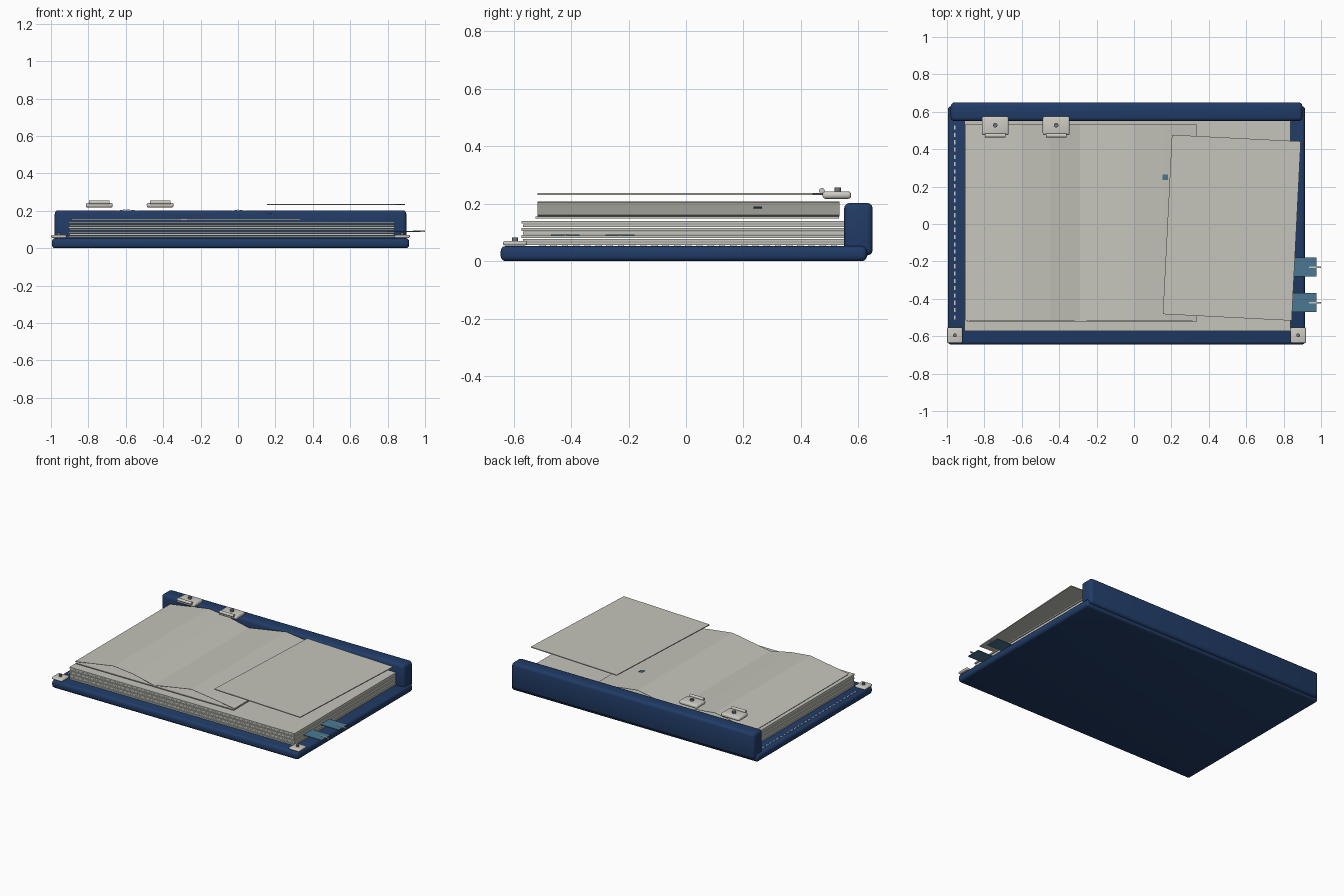
import bpy, bmesh, math
from mathutils import Matrix

if "Cube" in bpy.data.objects:
    bpy.data.objects.remove(bpy.data.objects["Cube"])


def material(name, rgb):
    m = bpy.data.materials.new(name)
    m.diffuse_color = (*rgb, 1)
    m.use_nodes = True
    m.node_tree.nodes["Principled BSDF"].inputs["Base Color"].default_value = m.diffuse_color
    return m


NAVY = material("navy leather", (0.015, 0.045, 0.135))
PAPER = material("paper", (0.56, 0.56, 0.50))
METAL = material("pale metal", (0.62, 0.60, 0.55))
RIVET = material("dark rivet", (0.16, 0.18, 0.20))
TEAL = material("teal tab", (0.07, 0.19, 0.29))


def finish(name, bm, mat):
    mesh = bpy.data.meshes.new(name)
    bm.to_mesh(mesh)
    bm.free()
    mesh.materials.append(mat)
    ob = bpy.data.objects.new(name, mesh)
    bpy.context.collection.objects.link(ob)
    return ob


def box(name, x, y, z, mat, bevel=0, segments=3):
    """Box from (min, max) ranges, with optional rounded edges."""
    bm = bmesh.new()
    size = [r[1] - r[0] for r in (x, y, z)]
    mid = [(r[1] + r[0]) / 2 for r in (x, y, z)]
    bmesh.ops.create_cube(bm, size=1, matrix=Matrix.Diagonal((*size, 1)))
    if bevel:
        bmesh.ops.bevel(bm, geom=bm.edges[:], offset=bevel, segments=segments,
                        profile=0.5, affect='EDGES')
    ob = finish(name, bm, mat)
    ob.location = mid
    return ob


def cylinder(name, centre, radius, length, mat, axis='Z'):
    bm = bmesh.new()
    rot = Matrix.Rotation(math.pi / 2, 4, 'Y') if axis == 'X' else Matrix()
    bmesh.ops.create_cone(bm, cap_ends=True, segments=14, radius1=radius,
                          radius2=radius, depth=length, matrix=rot)
    ob = finish(name, bm, mat)
    ob.location = centre
    return ob


# Cover board and raised spine
box("cover", (-0.995, 0.915), (-0.645, 0.63), (0, 0.053), NAVY, 0.018)
box("spine", (-0.98, 0.90), (0.55, 0.65), (0.02, 0.203), NAVY, 0.02)

# Stitching along the left margin
for i in range(27):
    y = -0.51 + i * 0.039
    box("stitch", (-0.963, -0.955), (y, y + 0.022), (0.052, 0.056), METAL)

# Page stack with slightly staggered sheets
for i in range(7):
    s = 0.004 * (i % 2)
    z = 0.056 + i * 0.0125
    box("page", (-0.905 + s, 0.838 - s), (-0.572 + s, 0.55), (z, z + 0.0095), PAPER)

# Smaller flat sheet, then the folded sheet lying on it
box("flat_sheet", (-0.89, 0.333), (-0.523, 0.533), (0.149, 0.155), PAPER)
profile = [(-0.9, 0.16), (-0.6, 0.208), (-0.45, 0.192), (-0.29, 0.157),
           (0, 0.206), (0.16, 0.186), (0.333, 0.16)]
bm = bmesh.new()
rows = [[bm.verts.new((x, y, z)) for x, z in profile] for y in (-0.517, 0.535)]
for i in range(len(profile) - 1):
    bm.faces.new((rows[0][i], rows[0][i + 1], rows[1][i + 1], rows[1][i]))
folded = finish("folded_sheet", bm, PAPER)
solid = folded.modifiers.new("thickness", 'SOLIDIFY')
solid.thickness = 0.002

# Small ink mark on the folded sheet
mark = box("ink_mark", (0.152, 0.182), (0.235, 0.265), (0.184, 0.188), TEAL)
mark.rotation_euler.y = math.radians(7)

# Loose sheet, turned a little
loose = box("loose_sheet", (0.178, 0.868), (-0.50, 0.46), (0.231, 0.237), PAPER)
loose.rotation_euler.z = math.radians(-2.9)

# Index tabs with thin pale threads
for y in (-0.23, -0.42):
    box("index_tab", (0.80, 0.977), (y - 0.05, y + 0.05), (0.087, 0.093), TEAL)
    box("tab_thread", (0.935, 1.0), (y - 0.004, y + 0.004), (0.088, 0.095), METAL)

# Clips beside the spine
for x in (-0.742, -0.416):
    box("clip_plate", (x - 0.072, x + 0.072), (0.475, 0.575), (0.217, 0.243), METAL, 0.011)
    cylinder("clip_rod", (x, 0.473, 0.245), 0.010, 0.11, METAL, 'X')
    cylinder("clip_rivet", (x, 0.528, 0.247), 0.012, 0.018, RIVET)

# Front corner plates
for x in (-0.958, 0.878):
    box("corner_plate", (x - 0.041, x + 0.041), (-0.637, -0.553), (0.055, 0.071), METAL, 0.007)
    cylinder("corner_rivet", (x, -0.595, 0.075), 0.010, 0.016, RIVET)

# Smooth rounded edges while keeping creases
for ob in bpy.context.collection.objects:
    ob.select_set(ob.name != "folded_sheet")
    bpy.context.view_layer.objects.active = ob
bpy.ops.object.shade_smooth_by_angle(angle=math.radians(35))
